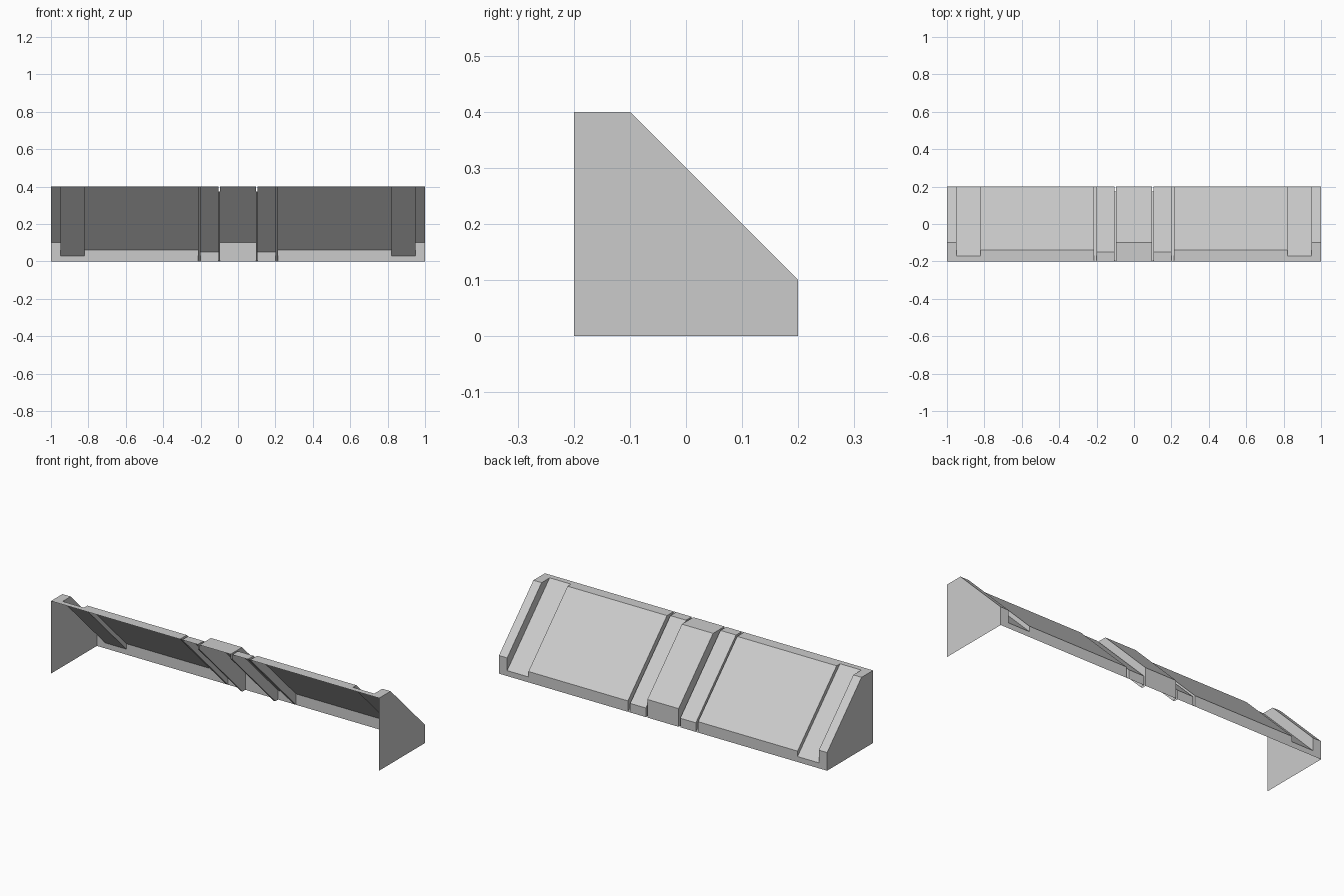
import bpy, bmesh
from mathutils import Vector

if "Cube" in bpy.data.objects:
    bpy.data.objects.remove(bpy.data.objects["Cube"])

W, H = 0.2, 0.4   # half depth, height


def slope(s):
    """Ends of the 45 degree slope y + z = s, cut by the body's outline."""
    start = (s - H, H) if s >= W else (-W, s + W)
    end = (W, s - W) if s >= W else (s, 0)
    return [start, end]


def profile(s):
    """Top ledge, slope and back lip of one section, as (y, z)."""
    if s > W:
        return [(-W, H)] + slope(s) + [(W, 0)]
    return slope(s)


def build(name, faces):
    """Make an open sheet object from (points, outward direction) pairs."""
    bm = bmesh.new()
    for pts, out in faces:
        f = bm.faces.new([bm.verts.new(p) for p in pts])
        f.normal_update()
        if f.normal.dot(Vector(out)) < 0:
            f.normal_flip()
    bmesh.ops.remove_doubles(bm, verts=bm.verts, dist=1e-5)
    me = bpy.data.meshes.new(name)
    bm.to_mesh(me)
    bm.free()
    ob = bpy.data.objects.new(name, me)
    bpy.context.collection.objects.link(ob)


def strip(name, x0, x1, s):
    p = profile(s)
    build(name, [([(x0, *a), (x1, *a), (x1, *b), (x0, *b)], (0, 1, 1))
                 for a, b in zip(p, p[1:])])


def step_wall(name, x, s_in, s_out, side):
    """Wall filling the height difference between neighbouring sections."""
    hi, lo = max(s_in, s_out), min(s_in, s_out)
    pts = slope(hi)
    if lo < W:
        pts.append((W, 0))
    pts += slope(lo)[::-1]
    if lo < W:
        pts.append((-W, H))
    out = side if s_in > s_out else -side
    build(name, [([(x, *p) for p in pts], (out, 0, 0))])


# Sections from the middle outwards: name, inner x, outer x, slope offset
sections = [
    ("narrow_groove", 0.095, 0.105, 0.175),
    ("inner_rib", 0.105, 0.20, 0.25),
    ("wide_groove", 0.20, 0.214, 0.20),
    ("main_panel", 0.214, 0.82, 0.26),
    ("recessed_band", 0.82, 0.95, 0.23),
    ("end_rib", 0.95, 1.0, 0.30),
]
strip("centre_block", -0.095, 0.095, 0.30)
for side, label in ((1, "right"), (-1, "left")):
    previous = 0.30
    for name, x0, x1, s in sections:
        strip(f"{name}_{label}", side * x0, side * x1, s)
        step_wall(f"{name}_step_{label}", side * x0, previous, s, side)
        previous = s
    # Closed end plate
    outline = [(-W, 0)] + profile(0.30)
    build(f"end_plate_{label}", [([(side, *p) for p in outline], (side, 0, 0))])
